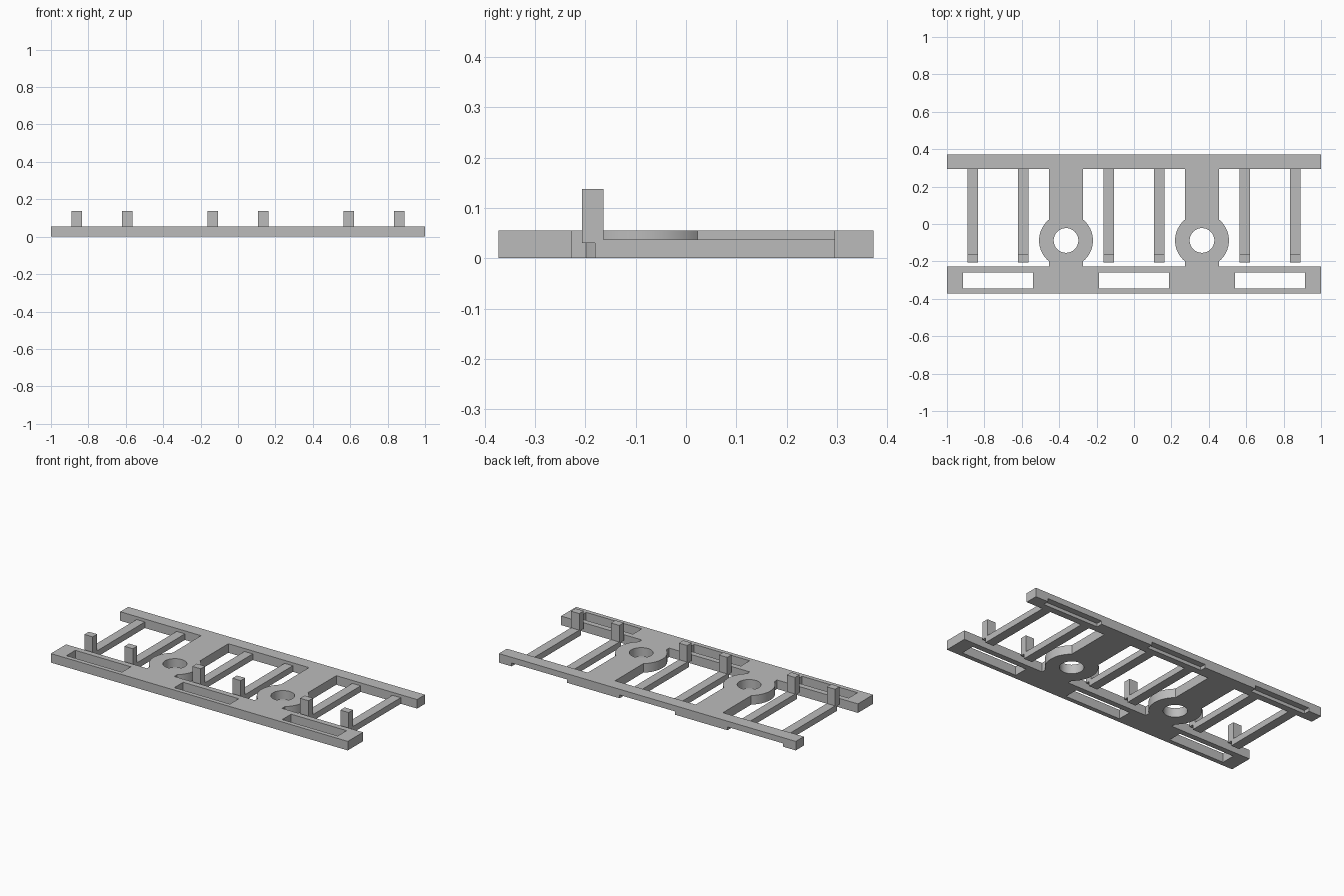
import bpy, bmesh, math

cube = bpy.data.objects.get("Cube")
if cube:
    bpy.data.objects.remove(cube, do_unlink=True)

H = 0.055                     # frame thickness
PITCH = 0.727                 # spacing of the bays
BACK, FRONT = 0.372, -0.372   # outer edges
RAIL_IN, BAR_IN = 0.295, -0.226
NECK, RING, HOLE, RING_Y = 0.092, 0.144, 0.066, -0.088
SLOT = 0.187

grey = bpy.data.materials.new("plain grey")
grey.use_nodes = True
grey.diffuse_color = (0.5, 0.5, 0.5, 1)
grey.node_tree.nodes["Principled BSDF"].inputs["Base Color"].default_value = (0.5, 0.5, 0.5, 1)


def link(name, data):
    ob = bpy.data.objects.new(name, data)
    bpy.context.collection.objects.link(ob)
    return ob


def extrude_x(name, profile, x0, x1):
    """Solid made from a y-z profile swept along x."""
    bm = bmesh.new()
    face = bm.faces.new([bm.verts.new((x0, y, z)) for y, z in profile])
    out = bmesh.ops.extrude_face_region(bm, geom=[face])
    moved = [g for g in out["geom"] if isinstance(g, bmesh.types.BMVert)]
    bmesh.ops.translate(bm, verts=moved, vec=(x1 - x0, 0, 0))
    bmesh.ops.recalc_face_normals(bm, faces=bm.faces)
    me = bpy.data.meshes.new(name)
    bm.to_mesh(me)
    bm.free()
    me.materials.append(grey)
    return link(name, me)


def rect(x0, x1, y0, y1):
    return [(x0, y0), (x1, y0), (x1, y1), (x0, y1)]


def arc(cx, r, a0, a1, n):
    return [(cx + r * math.cos(a0 + (a1 - a0) * i / n),
             RING_Y + r * math.sin(a0 + (a1 - a0) * i / n)) for i in range(n + 1)]


def neck_side(cx, side):
    """One edge of a neck, from front bar to back rail, bulging round the ring."""
    a = math.acos(NECK / RING)
    bulge = arc(0, RING, -a, a, 20)
    pts = [(NECK, BAR_IN)] + bulge + [(NECK, RAIL_IN)]
    return [(cx + side * x, y) for x, y in pts]


# Frame: outer outline, middle bay, bar slots and ring holes
c = PITCH / 2
outline = ([(-1, FRONT), (1, FRONT), (1, BAR_IN)] + neck_side(c, 1)
           + [(1, RAIL_IN), (1, BACK), (-1, BACK), (-1, RAIL_IN)]
           + neck_side(-c, -1)[::-1] + [(-1, BAR_IN)])
loops = [outline, neck_side(c, -1) + neck_side(-c, 1)[::-1]]
for i in (-1, 0, 1):
    loops.append(rect(i * PITCH - SLOT, i * PITCH + SLOT, -0.345, -0.26))
for s in (-1, 1):
    loops.append(arc(s * c, HOLE, 0, 2 * math.pi, 48)[:-1])

curve = bpy.data.curves.new("frame", "CURVE")
curve.dimensions = "2D"
curve.fill_mode = "BOTH"
curve.extrude = H / 2
for pts in loops:
    sp = curve.splines.new("POLY")
    sp.points.add(len(pts) - 1)
    for p, (x, y) in zip(sp.points, pts):
        p.co = (x, y, 0, 1)
    sp.use_cyclic_u = True
shape = link("frame_outline", curve)
dg = bpy.context.evaluated_depsgraph_get()
mesh = bpy.data.meshes.new_from_object(shape.evaluated_get(dg))
bpy.data.objects.remove(shape, do_unlink=True)

bm = bmesh.new()
bm.from_mesh(mesh)
bmesh.ops.translate(bm, verts=bm.verts, vec=(0, 0, H / 2))
bmesh.ops.remove_doubles(bm, verts=bm.verts, dist=1e-5)
bmesh.ops.recalc_face_normals(bm, faces=bm.faces)
bm.to_mesh(mesh)
bm.free()
mesh.materials.clear()
mesh.materials.append(grey)
frame = link("frame", mesh)

# Rebates under the outer edge of the back rail
cutters = []
for i in (-1, 0, 1):
    cut = extrude_x("rebate_cutter", rect(0.335, 0.45, -0.05, 0.02),
                    i * PITCH - SLOT, i * PITCH + SLOT)
    cut.hide_render = True
    mod = frame.modifiers.new("rebate", "BOOLEAN")
    mod.operation, mod.solver, mod.object = "DIFFERENCE", "EXACT", cut
    cutters.append(cut)
dg = bpy.context.evaluated_depsgraph_get()
result = bpy.data.meshes.new_from_object(frame.evaluated_get(dg))
frame.modifiers.clear()
frame.data = result
for cut in cutters:
    bpy.data.objects.remove(cut, do_unlink=True)

bpy.ops.object.select_all(action="DESELECT")
frame.select_set(True)
bpy.context.view_layer.objects.active = frame
bpy.ops.object.shade_smooth_by_angle(angle=math.radians(30))

# Spring arms with upright, slightly overhanging tips
profile = [(RAIL_IN, 0), (RAIL_IN, 0.037), (-0.164, 0.037), (-0.164, 0.138),
           (-0.207, 0.138), (-0.207, 0.03), (-0.181, 0.03), (-0.181, 0)]
for i, bay in ((-1, "right"), (0, "middle"), (1, "left")):
    for s, side in ((-1, "right"), (1, "left")):
        x = i * PITCH + s * 0.135
        extrude_x(f"{bay}_bay_{side}_arm", profile, x - 0.028, x + 0.028)
